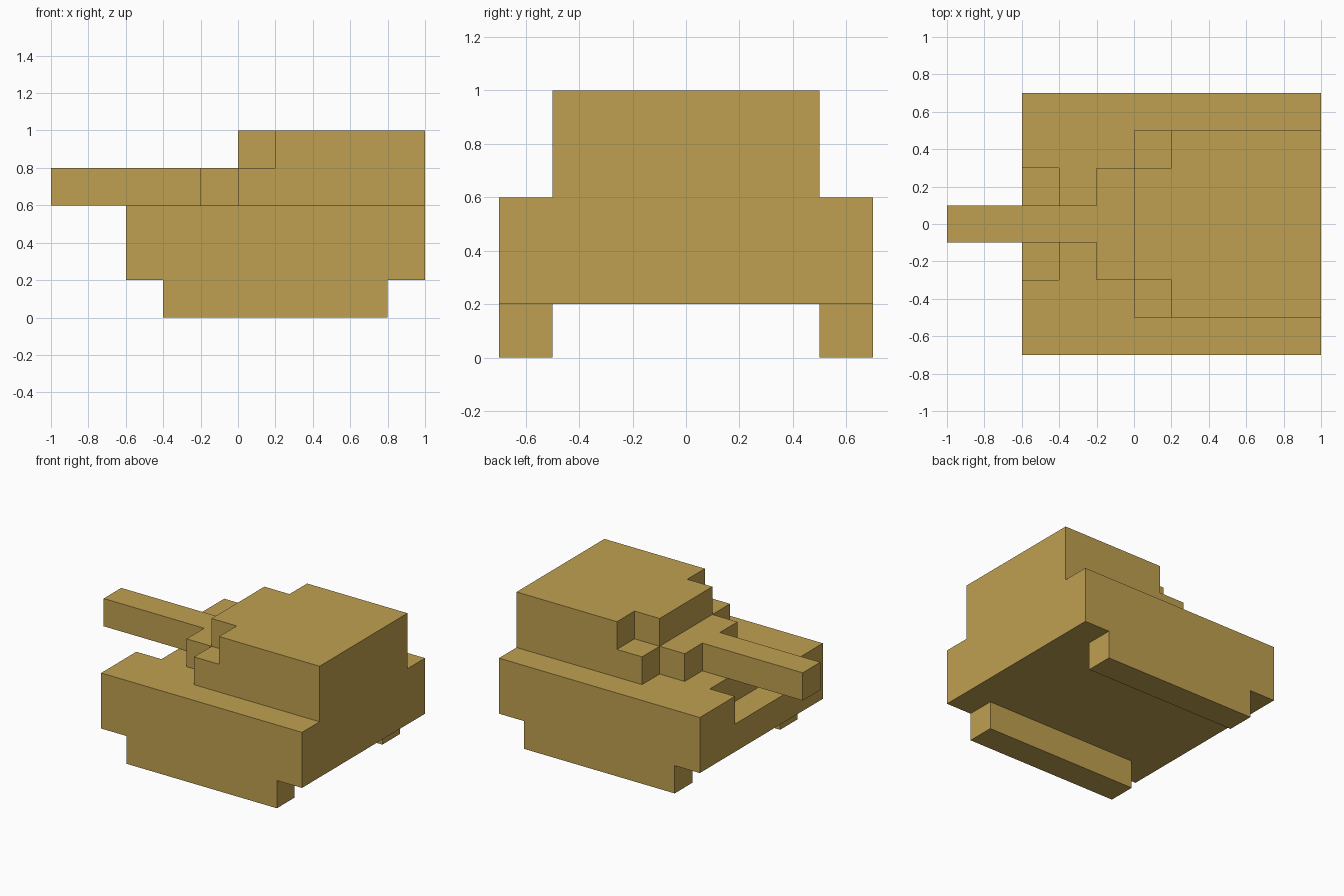
import bpy
import bmesh

cube = bpy.data.objects.get("Cube")
if cube:
    bpy.data.objects.remove(cube, do_unlink=True)

# Single sand colour
sand = bpy.data.materials.new("sand")
sand.use_nodes = True
colour = (0.527, 0.352, 0.082, 1.0)
sand.diffuse_color = colour
bsdf = next(n for n in sand.node_tree.nodes if n.type == 'BSDF_PRINCIPLED')
bsdf.inputs["Base Color"].default_value = colour
bsdf.inputs["Roughness"].default_value = 0.9


def slab(name, outline, z0, z1):
    """Extrude a counter-clockwise plan outline from z0 up to z1."""
    bm = bmesh.new()
    base = bm.faces.new([bm.verts.new((x, y, z0)) for x, y in outline])
    top = bmesh.ops.extrude_face_region(bm, geom=[base], use_keep_orig=True)["geom"]
    bmesh.ops.translate(bm, vec=(0, 0, z1 - z0),
                        verts=[v for v in top if isinstance(v, bmesh.types.BMVert)])
    bmesh.ops.recalc_face_normals(bm, faces=bm.faces[:])
    mesh = bpy.data.meshes.new(name)
    bm.to_mesh(mesh)
    bm.free()
    mesh.materials.append(sand)
    obj = bpy.data.objects.new(name, mesh)
    bpy.context.collection.objects.link(obj)
    return obj


def rect(x0, x1, y0, y1):
    return [(x0, y0), (x1, y0), (x1, y1), (x0, y1)]


def mirrored(half):
    """Close a plan outline given its -y half, mirrored across y = 0."""
    return half + [(x, -y) for x, y in reversed(half)]


# Hull: plain lower deck, upper deck with a notch under the barrel
slab("hull_lower", rect(-0.6, 1.0, -0.7, 0.7), 0.2, 0.4)
slab("hull_upper", mirrored([(-0.4, -0.3), (-0.6, -0.3), (-0.6, -0.7), (1.0, -0.7)]), 0.4, 0.6)

# Tracks along both sides
for name, y0 in (("track_front", -0.7), ("track_back", 0.5)):
    slab(name, rect(-0.4, 0.8, y0, y0 + 0.2), 0.0, 0.2)

# Turret: two tiers of the same stepped plan, the upper one set back
for name, x, z in (("turret_lower", -0.2, 0.6), ("turret_upper", 0.0, 0.8)):
    slab(name, mirrored([(x, -0.3), (x + 0.2, -0.3), (x + 0.2, -0.5), (1.0, -0.5)]), z, z + 0.2)

# Gun barrel
slab("barrel", rect(-1.0, -0.2, -0.1, 0.1), 0.6, 0.8)
